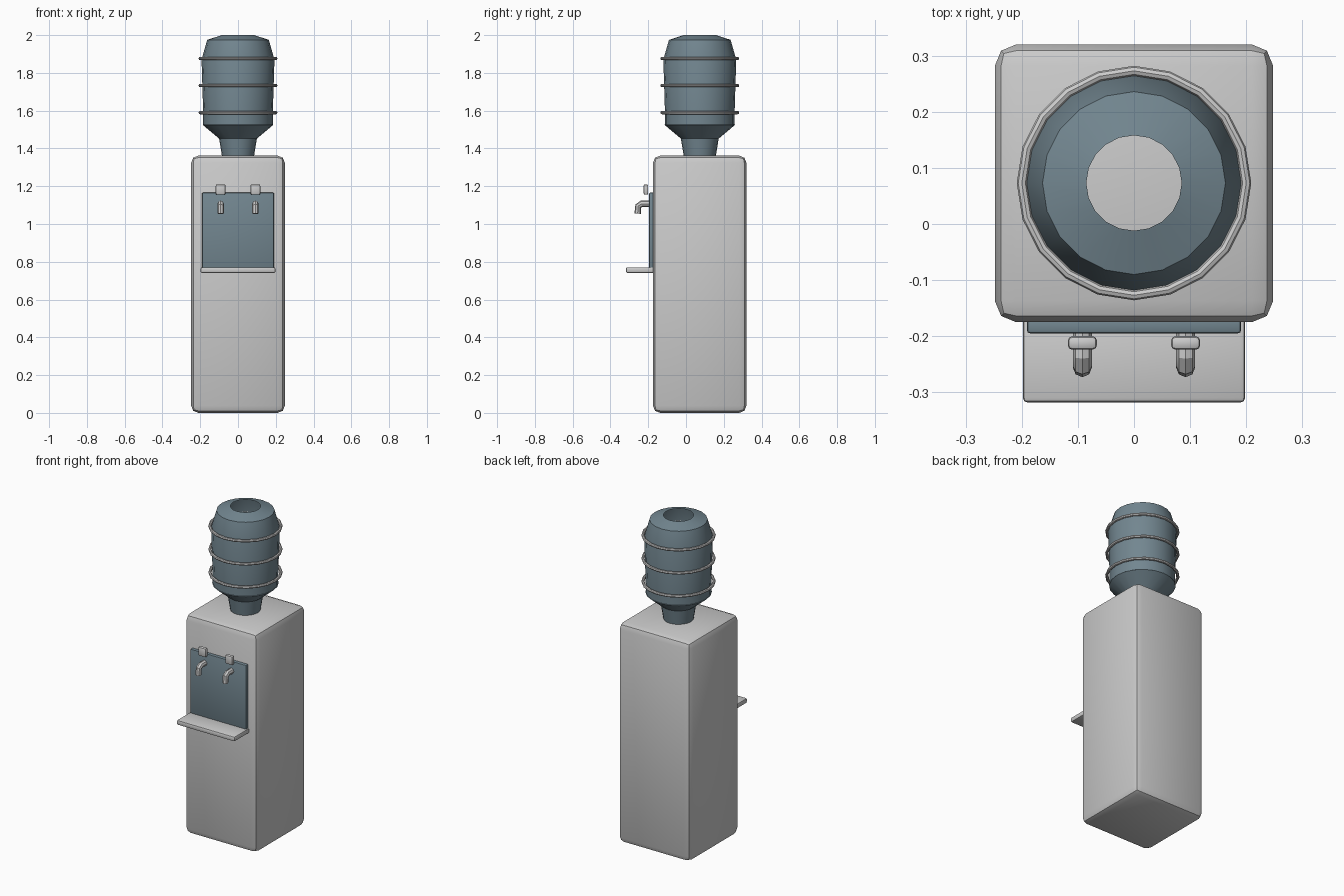
import bpy, bmesh, math
from mathutils import Vector

if "Cube" in bpy.data.objects:
    bpy.data.objects.remove(bpy.data.objects["Cube"])

BLUE = bpy.data.materials.new("blue_grey")
BLUE.diffuse_color = (0.17, 0.24, 0.28, 1)
BLUE.use_nodes = True
BLUE.node_tree.nodes["Principled BSDF"].inputs["Base Color"].default_value = BLUE.diffuse_color


def finish(obj, mat=None):
    if mat:
        obj.data.materials.append(mat)
    bpy.ops.object.select_all(action='DESELECT')
    obj.select_set(True)
    bpy.context.view_layer.objects.active = obj
    bpy.ops.object.shade_smooth_by_angle(angle=math.radians(30))
    return obj


def add_mesh(name, bm, mat=None):
    me = bpy.data.meshes.new(name)
    bm.to_mesh(me)
    bm.free()
    obj = bpy.data.objects.new(name, me)
    bpy.context.collection.objects.link(obj)
    return finish(obj, mat)


def box(name, lo, hi, bevel, mat=None):
    lo, hi = Vector(lo), Vector(hi)
    bm = bmesh.new()
    bmesh.ops.create_cube(bm, size=1)
    for v in bm.verts:
        v.co = Vector(c * s for c, s in zip(v.co, hi - lo)) + (lo + hi) / 2
    bmesh.ops.bevel(bm, geom=bm.edges[:], offset=bevel, segments=2,
                    profile=0.5, affect='EDGES')
    return add_mesh(name, bm, mat)


def lathe(name, profile, center_y, mat=None, sides=20, closed=False):
    bm = bmesh.new()
    rings = [[bm.verts.new((r * math.cos(2 * math.pi * i / sides),
                            center_y + r * math.sin(2 * math.pi * i / sides), z))
              for i in range(sides)] for r, z in profile]
    pairs = list(zip(rings, rings[1:]))
    if closed:
        pairs.append((rings[-1], rings[0]))
    for a, b in pairs:
        for i in range(sides):
            j = (i + 1) % sides
            bm.faces.new((a[i], a[j], b[j], b[i]))
    return add_mesh(name, bm, mat)


def pipe(name, points, radius):
    cu = bpy.data.curves.new(name, 'CURVE')
    cu.dimensions = '3D'
    cu.bevel_depth = radius
    cu.bevel_resolution = 2
    cu.use_fill_caps = True
    sp = cu.splines.new('POLY')
    sp.points.add(len(points) - 1)
    for p, co in zip(sp.points, points):
        p.co = (*co, 1)
    tmp = bpy.data.objects.new(name + "_curve", cu)
    bpy.context.collection.objects.link(tmp)
    bpy.context.view_layer.update()
    bm = bmesh.new()
    me = tmp.to_mesh()
    bm.from_mesh(me)
    tmp.to_mesh_clear()
    bpy.data.objects.remove(tmp)
    bmesh.ops.remove_doubles(bm, verts=bm.verts, dist=1e-5)
    bmesh.ops.recalc_face_normals(bm, faces=bm.faces)
    return add_mesh(name, bm)


# Cabinet, recessed-look panel and drip tray
box("cabinet", (-0.248, -0.175, 0), (0.248, 0.32, 1.362), 0.038)
box("front_panel", (-0.191, -0.195, 0.76), (0.191, -0.165, 1.166), 0.006, BLUE)
box("drip_tray", (-0.198, -0.318, 0.741), (0.198, -0.165, 0.771), 0.008)

# Bottle: open shell, narrow neck sitting on the cabinet
CY = 0.073
lathe("bottle", [(0.085, 1.36), (0.1, 1.452), (0.187, 1.525), (0.184, 1.527),
                 (0.184, 1.58), (0.193, 1.87), (0.163, 1.975), (0.085, 2.0)],
      CY, BLUE)

# Raised hoops round the bottle
for k, z in enumerate((1.59, 1.733, 1.876)):
    hoop = [(0.2 + 0.009 * math.cos(a), z + 0.009 * math.sin(a))
            for a in (2 * math.pi * i / 8 for i in range(8))]
    lathe(f"bottle_hoop_{k + 1}", hoop, CY, closed=True)

# Taps and their push buttons
for side, x in (("left", -0.092), ("right", 0.092)):
    box(f"button_{side}", (x - 0.026, -0.224, 1.155), (x + 0.026, -0.2, 1.21), 0.008)
    pipe(f"tap_{side}", [(x, -0.185, 1.107), (x, -0.235, 1.107),
                         (x, -0.253, 1.095), (x, -0.256, 1.055)], 0.017)
